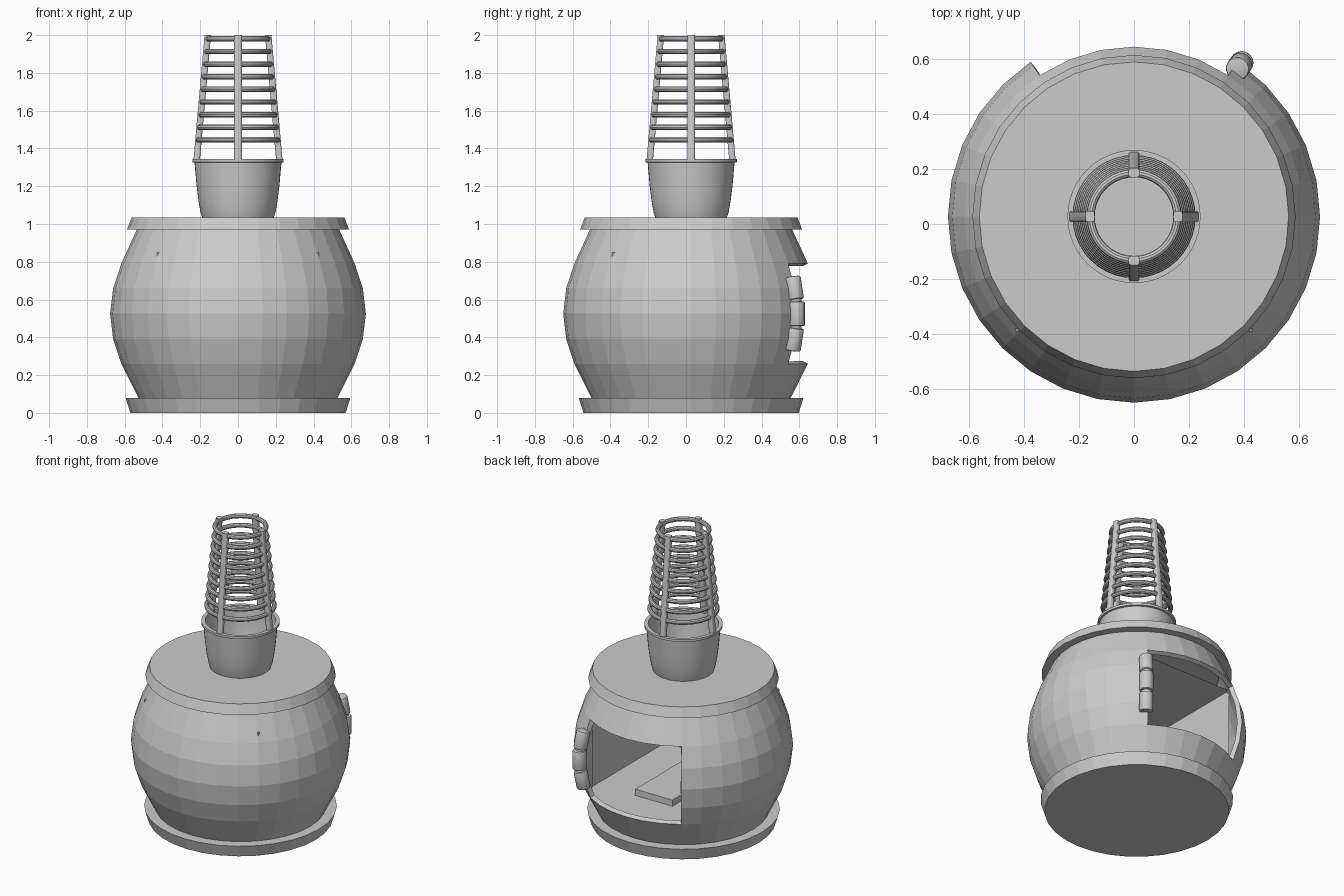
import bpy, bmesh, math
from mathutils import Vector, Matrix

if "Cube" in bpy.data.objects:
    bpy.data.objects.remove(bpy.data.objects["Cube"])

CY = 0.027          # the round parts share this axis in y
SIDES = 32


def finish(name, bm, smooth=False, normals=True):
    if normals:
        bmesh.ops.recalc_face_normals(bm, faces=bm.faces)
    me = bpy.data.meshes.new(name)
    bm.to_mesh(me)
    bm.free()
    ob = bpy.data.objects.new(name, me)
    bpy.context.collection.objects.link(ob)
    if smooth:
        bpy.context.view_layer.objects.active = ob
        ob.select_set(True)
        bpy.ops.object.shade_smooth_by_angle(angle=math.radians(35))
        ob.select_set(False)
    return ob


def lathe(name, profile, sides=SIDES, smooth=False, cap=False, closed=False, skip=None):
    """Revolve (radius, z) points; skip(row, column) leaves out faces."""
    bm = bmesh.new()
    rings = []
    for r, z in profile:
        rings.append([bm.verts.new((r * math.cos(math.tau * i / sides),
                                    CY + r * math.sin(math.tau * i / sides), z))
                      for i in range(sides)])
    rows = len(rings) if closed else len(rings) - 1
    for k in range(rows):
        a, b = rings[k], rings[(k + 1) % len(rings)]
        for i in range(sides):
            if skip and skip(k, i):
                continue
            j = (i + 1) % sides
            bm.faces.new((a[i], a[j], b[j], b[i]))
    if cap:
        bm.faces.new(rings[0][::-1])
        bm.faces.new(rings[-1])
    return finish(name, bm, smooth, normals=not skip)


def rod(name, a, b, radius, bevel=0.0):
    """Round bar between two points."""
    a, b = Vector(a), Vector(b)
    bm = bmesh.new()
    rot = (b - a).to_track_quat('Z', 'Y').to_matrix().to_4x4()
    bmesh.ops.create_cone(bm, cap_ends=True, segments=16, radius1=radius, radius2=radius,
                          depth=(b - a).length, matrix=Matrix.Translation((a + b) / 2) @ rot)
    if bevel:
        rims = [e for e in bm.edges if any(len(f.verts) > 4 for f in e.link_faces)]
        bmesh.ops.bevel(bm, geom=rims, offset=bevel, segments=2, affect='EDGES', profile=0.5)
    return finish(name, bm, True)


# Base and top plates
lathe("base_plate", [(0.57, 0), (0.595, 0.08)], cap=True)
lathe("top_plate", [(0.588, 0.97), (0.563, 1.035)], cap=True)

# Barrel body with a door opening at the back
body = lathe("body", [(0.525, 0.075), (0.618, 0.26), (0.661, 0.39), (0.677, 0.525),
                      (0.661, 0.66), (0.618, 0.79), (0.535, 0.972)],
             skip=lambda k, i: 1 <= k <= 4 and 5 <= i <= 10)
shell = body.modifiers.new("wall", 'SOLIDIFY')
shell.thickness = 0.03
shell.offset = -1

# Inner chamber, open toward the door; floor reaches the door sill
W, YB, YF, Z0, Z1 = 0.43, -0.392, 0.40, 0.255, 0.85
bm = bmesh.new()
box = [(W, YF), (W, YB), (-W, YB), (-W, YF)]
low = [bm.verts.new((x, y, Z0)) for x, y in box]
high = [bm.verts.new((x, y, Z1)) for x, y in box]
for i in range(3):
    bm.faces.new((low[i], low[i + 1], high[i + 1], high[i]))
bm.faces.new(high)
sill = [bm.verts.new((0.6 * math.cos(math.tau * i / SIDES),
                      CY + 0.6 * math.sin(math.tau * i / SIDES), Z0))
        for i in range(11, 4, -1)]
bm.faces.new(low + sill)
finish("chamber", bm)

# Low slab on the chamber floor
bm = bmesh.new()
bmesh.ops.create_cube(bm, size=1, matrix=Matrix.Translation((0, CY, 0.275))
                      @ Matrix.Diagonal((0.28, 0.64, 0.045, 1)))
finish("chamber_slab", bm)

# Three-knuckle hinge following the body curve
ang = math.radians(55)


def hinge_point(r, z):
    return (r * math.cos(ang), CY + r * math.sin(ang), z)


for n, (r0, z0, r1, z1) in enumerate([(0.656, 0.33, 0.678, 0.45),
                                      (0.683, 0.46, 0.683, 0.59),
                                      (0.678, 0.60, 0.656, 0.72)]):
    rod(f"hinge_knuckle_{n + 1}", hinge_point(r0, z0), hinge_point(r1, z1), 0.043, 0.008)
rod("hinge_pin", hinge_point(0.675, 0.40), hinge_point(0.675, 0.65), 0.032)

# Hollow neck cup with a rim
lathe("neck", [(0.188, 1.03), (0.198, 1.06), (0.209, 1.12), (0.219, 1.20), (0.230, 1.325),
               (0.242, 1.327), (0.242, 1.343), (0.218, 1.343), (0.205, 1.20),
               (0.19, 1.10), (0.17, 1.03)], sides=48, smooth=True, closed=True)

# Cage rings
for n in range(9):
    t = n / 8
    r, z, h = 0.209 + (0.158 - 0.209) * t, 1.445 + 0.535 * t, 0.015
    tube = [(r + h * math.cos(math.tau * i / 10), z + h * math.sin(math.tau * i / 10))
            for i in range(10)]
    lathe(f"cage_ring_{n + 1}", tube, sides=40, smooth=True, closed=True)

# Four leaning cage posts
for n in range(4):
    bm = bmesh.new()
    bmesh.ops.create_cube(bm, size=1, matrix=Matrix.Diagonal((0.034, 0.04, 0.67, 1)))
    for v in bm.verts:
        up = v.co.z > 0
        v.co.x += 0.16 if up else 0.219
        v.co.z = 2.0 if up else 1.335
    uprights = [e for e in bm.edges if abs(e.verts[0].co.z - e.verts[1].co.z) > 0.1]
    bmesh.ops.bevel(bm, geom=uprights, offset=0.01, segments=3, affect='EDGES', profile=0.5)
    bmesh.ops.transform(bm, verts=bm.verts, matrix=Matrix.Translation((0, CY, 0))
                        @ Matrix.Rotation(math.pi / 2 * n, 4, 'Z'))
    finish(f"cage_post_{n + 1}", bm, True)
